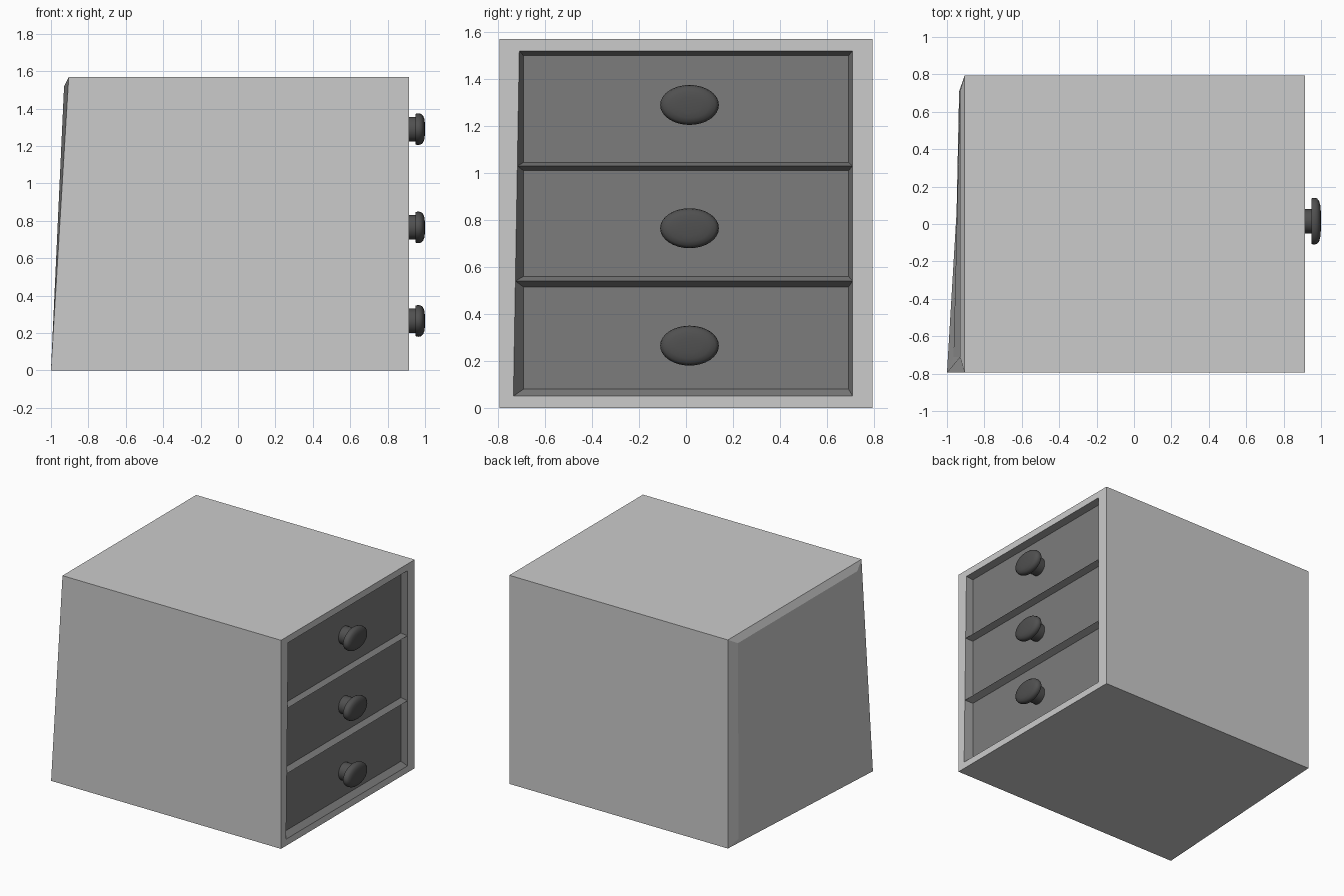
import bpy
import bmesh
import math

if "Cube" in bpy.data.objects:
    bpy.data.objects.remove(bpy.data.objects["Cube"])


def material(name, v):
    m = bpy.data.materials.new(name)
    m.diffuse_color = (v, v, v, 1)
    m.use_nodes = True
    m.node_tree.nodes["Principled BSDF"].inputs["Base Color"].default_value = m.diffuse_color
    return m


LIGHT = material("light grey", 0.6)
MID = material("mid grey", 0.2)
DARK = material("dark grey", 0.08)


def finish(bm, name, mat, smooth=False, fix_normals=True):
    if fix_normals:
        bmesh.ops.recalc_face_normals(bm, faces=bm.faces)
    me = bpy.data.meshes.new(name)
    bm.to_mesh(me)
    bm.free()
    me.materials.append(mat)
    ob = bpy.data.objects.new(name, me)
    bpy.context.collection.objects.link(ob)
    if smooth:
        bpy.ops.object.select_all(action='DESELECT')
        ob.select_set(True)
        bpy.context.view_layer.objects.active = ob
        bpy.ops.object.shade_smooth_by_angle(angle=math.radians(40))
    return ob


def ring(bm, pts):
    return [bm.verts.new(p) for p in pts]


def bridge(bm, a, b):
    n = len(a)
    for i in range(n):
        j = (i + 1) % n
        bm.faces.new((a[i], a[j], b[j], b[i]))


FRONT, FLOOR = 0.915, 0.872
Y0, Y1, TOP = -0.795, 0.795, 1.57


def left(z):
    # the opening leans slightly outward towards the bottom
    return -0.735 + 0.025 * (z - 0.05) / 1.47


# Cabinet body: bulging back, straight sides, front frame (open in the middle)
bm = bmesh.new()
back_in = ring(bm, [(-0.965, -0.71, 0.05), (-0.935, 0.71, 0.05),
                    (-0.93, 0.71, 1.52), (-0.93, -0.71, 1.52)])
back_out = ring(bm, [(-1.0, Y0, 0), (-0.905, Y1, 0),
                     (-0.905, Y1, TOP), (-0.905, Y0, TOP)])
front_out = ring(bm, [(FRONT, Y0, 0), (FRONT, Y1, 0),
                      (FRONT, Y1, TOP), (FRONT, Y0, TOP)])
front_in = ring(bm, [(FRONT, left(0.05), 0.05), (FRONT, 0.71, 0.05),
                     (FRONT, 0.71, 1.52), (FRONT, left(1.52), 1.52)])
bm.faces.new(back_in)
bridge(bm, back_in, back_out)
bridge(bm, back_out, front_out)
bridge(bm, front_out, front_in)
finish(bm, "cabinet_body", LIGHT)

# Drawer fronts: shallow recesses with sloped rims, ridges between them
levels = [0.05, 0.54, 1.03, 1.52]
floors = [(0.08, 0.515), (0.56, 1.01), (1.045, 1.50)]
for i, (lo, hi) in enumerate(floors):
    a, b = levels[i], levels[i + 1]
    bm = bmesh.new()
    rim = ring(bm, [(FRONT, left(a), a), (FRONT, 0.71, a),
                    (FRONT, 0.71, b), (FRONT, left(b), b)])
    face = ring(bm, [(FLOOR, -0.692, lo), (FLOOR, 0.692, lo),
                     (FLOOR, 0.692, hi), (FLOOR, -0.692, hi)])
    bridge(bm, rim, face)
    bm.faces.new(face)
    finish(bm, f"drawer_front_{i + 1}", MID, fix_normals=False)

# Knobs: round neck and oval domed cap, as (x, half width, half height)
profile = [(FLOOR, 0.065, 0.065), (0.95, 0.065, 0.065), (0.95, 0.122, 0.082),
           (0.963, 0.125, 0.085), (0.978, 0.122, 0.082), (0.989, 0.110, 0.073),
           (0.996, 0.085, 0.056), (0.999, 0.050, 0.033)]
SEG = 32
for i, zc in enumerate((0.265, 0.765, 1.29)):
    bm = bmesh.new()
    prev = None
    for x, ry, rz in profile:
        cur = ring(bm, [(x, 0.015 + ry * math.cos(t), zc + rz * math.sin(t))
                        for t in (2 * math.pi * k / SEG for k in range(SEG))])
        if prev:
            bridge(bm, prev, cur)
        else:
            bm.faces.new(cur)
        prev = cur
    tip = bm.verts.new((1.0, 0.015, zc))
    for k in range(SEG):
        bm.faces.new((prev[k], prev[(k + 1) % SEG], tip))
    finish(bm, f"knob_{i + 1}", DARK, smooth=True)
